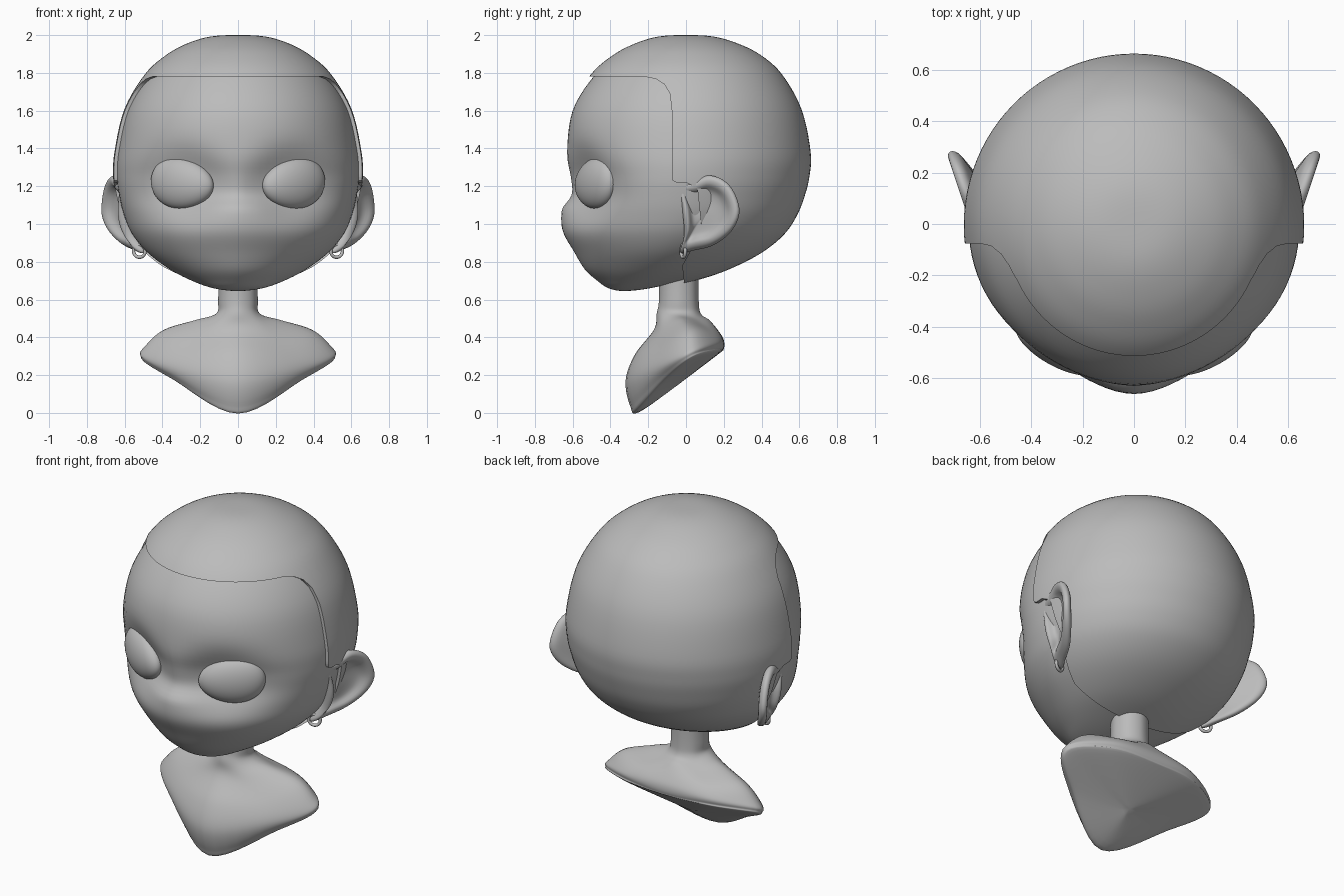
import bpy, bmesh, math
from mathutils import Vector

if "Cube" in bpy.data.objects:
    bpy.data.objects.remove(bpy.data.objects["Cube"])

grey = bpy.data.materials.new("plain_grey")
grey.diffuse_color = (0.5, 0.5, 0.5, 1)
grey.use_nodes = True
grey.node_tree.nodes["Principled BSDF"].inputs["Base Color"].default_value = grey.diffuse_color


def catmull(pts, n, closed=False):
    """Smooth curve through points of any dimension; open curves lose their end segments."""
    out, k = [], len(pts)
    for i in (range(k) if closed else range(1, k - 2)):
        a, b, c, d = (pts[(i + j) % k] for j in (-1, 0, 1, 2))
        for s in range(n):
            t = s / n
            out.append(tuple(0.5 * (2 * q + (r - p) * t + (2 * p - 5 * q + 4 * r - u) * t * t
                                    + (3 * q - p - 3 * r + u) * t ** 3)
                             for p, q, r, u in zip(a, b, c, d)))
    if not closed:
        out.append(tuple(pts[-2]))
    return out


def finish(name, bm, angle=60):
    bmesh.ops.remove_doubles(bm, verts=bm.verts, dist=1e-5)
    bmesh.ops.recalc_face_normals(bm, faces=bm.faces)
    me = bpy.data.meshes.new(name)
    bm.to_mesh(me)
    bm.free()
    ob = bpy.data.objects.new(name, me)
    bpy.context.collection.objects.link(ob)
    me.materials.append(grey)
    smooth(ob, angle)
    return ob


def smooth(ob, angle):
    bpy.ops.object.select_all(action='DESELECT')
    ob.select_set(True)
    bpy.context.view_layer.objects.active = ob
    bpy.ops.object.shade_smooth_by_angle(angle=math.radians(angle))


def loft(rings):
    bm = bmesh.new()
    rows = [[bm.verts.new(p) for p in r] for r in rings]
    n = len(rows[0])
    for a, b in zip(rows, rows[1:]):
        for i in range(n):
            j = (i + 1) % n
            bm.faces.new((a[i], a[j], b[j], b[i]))
    return bm


# Skull sections: z, centre y, front reach, back reach, half width, front roundness
SECTIONS = [
    (1.975, 0, -.14, -.14, -.14, 2), (1.982, 0, 0, 0, 0, 2), (1.975, 0, .14, .14, .14, 2),
    (1.94, 0, .26, .265, .26, 2), (1.88, 0, .375, .385, .37, 2), (1.78, 0, .49, .495, .48, 2),
    (1.6, 0, .6, .595, .585, 2), (1.38, 0, .63, .642, .636, 2), (1.25, -.01, .605, .645, .643, 2),
    (1.15, -.02, .585, .63, .63, 2), (1.05, -.03, .59, .6, .605, 1.95),
    (.95, -.06, .565, .56, .562, 1.87), (.85, -.1, .485, .47, .48, 1.82),
    (.76, -.15, .385, .33, .36, 1.82), (.70, -.22, .25, .2, .245, 1.87),
    (.66, -.31, .1, .12, .13, 2), (.645, -.33, 0, 0, 0, 2), (.66, -.35, -.12, -.1, -.13, 2)]


def skull():
    rings = []
    for z, yc, f, b, w, p in catmull(SECTIONS, 5):
        ring = []
        for i in range(96):
            c, s = math.cos(i * math.tau / 96), math.sin(i * math.tau / 96)
            e = 2 / p if s < 0 else 1
            x = w * math.copysign(abs(c) ** e, c)
            y = yc + (f if s < 0 else b) * math.copysign(abs(s) ** e, s)
            ring.append((x, y, z))
        rings.append(ring)
    bm = loft(rings)
    bmesh.ops.remove_doubles(bm, verts=bm.verts, dist=1e-5)
    bmesh.ops.recalc_face_normals(bm, faces=bm.faces)
    bm.normal_update()
    return bm


# Face: muzzle ridge pushed out, eye sockets pressed in
bm = skull()
for v in bm.verts:
    if v.co.y < 0:
        x, y, z = v.co
        u = ((abs(x) - .295) / .22) ** 2 + ((z - 1.215) / .18) ** 2
        k = 1 - .065 * math.exp(-u ** 1.5) / max(.1, math.hypot(x, y))
        dz = z - 1.075
        bump = .042 * math.exp(-(dz / (.055 if dz > 0 else .16)) ** 2 - (x / .24) ** 2)
        v.co.x, v.co.y = x * k, y * k - bump * min(1, -y / .3)
finish("head", bm)

# Hair cap: swollen skull trimmed to the hairline seen from the side
bm = skull()
for v, nrm in [(v, v.normal.copy()) for v in bm.verts]:
    v.co += nrm * .018
hair = finish("hair_cap", bm)
line = [(-.9, 1.78), (-.22, 1.78), (-.16, 1.768), (-.115, 1.74), (-.085, 1.69), (-.075, 1.6),
        (-.075, 1.25), (-.07, 1.23), (-.05, 1.22), (0, 1.22), (.06, 1.19), (.08, 1.0),
        (.03, .87), (-.02, .78), (0, .6), (.9, .6), (.9, 2.2), (-.9, 2.2)]
bm = bmesh.new()
face = bm.faces.new([bm.verts.new((-1, y, z)) for y, z in line])
ext = bmesh.ops.extrude_face_region(bm, geom=[face])
bmesh.ops.translate(bm, vec=(2, 0, 0),
                    verts=[g for g in ext["geom"] if isinstance(g, bmesh.types.BMVert)])
if face.is_valid and len(bm.faces) == len(line) + 1:
    bm.faces.new(list(face.verts))
cutter = finish("hairline_cutter", bm)
cutter.hide_render = True
mod = hair.modifiers.new("trim", 'BOOLEAN')
mod.operation, mod.solver, mod.object = 'INTERSECT', 'EXACT', cutter
bpy.context.view_layer.objects.active = hair
bpy.ops.object.modifier_apply(modifier="trim")
bpy.data.objects.remove(cutter)
smooth(hair, 40)

# Neck and bust: half rings of front, front side, side, back side, back
HALF = [
    [(0, -.17, .44), (.16, -.13, .44), (.23, -.02, .49), (.13, .08, .48), (0, .125, .49)],
    [(0, -.27, .31), (.29, -.15, .33), (.40, .01, .435), (.24, .14, .43), (0, .175, .43)],
    [(0, -.32, .17), (.37, -.14, .255), (.495, .025, .35), (.29, .17, .38), (0, .2, .385)],
    [(0, -.295, .035), (.36, -.125, .2), (.515, .03, .31), (.29, .17, .345), (0, .2, .34)],
    [(0, -.25, .003), (.3, -.1, .165), (.45, .03, .275), (.26, .15, .31), (0, .17, .31)],
    [(0, -.04, .15)] * 5, [(0, .1, .25)] * 5]


def neck_ring(z, r):
    return [(r * math.sin(a * math.pi / 4), -.038 - r * math.cos(a * math.pi / 4), z) for a in range(5)]


halves = [neck_ring(.95, .105), neck_ring(.8, .105), neck_ring(.6, .105), neck_ring(.525, .117)] + HALF
rings = []
for h in halves:
    rings.append(catmull(h + [(-x, y, z) for x, y, z in h[3:0:-1]], 7, closed=True))
columns = [catmull(col, 6) for col in zip(*rings)]
finish("neck_and_bust", loft(list(zip(*columns))))

# Ear outline (y, z) and its section from bowl over rim to back (scale, offset)
EAR = [(-.04, 1.2), (.03, 1.225), (.13, 1.257), (.23, 1.205), (.283, 1.08), (.247, .97),
       (.15, .89), (.04, .86), (-.03, .85), (-.01, .94), (-.02, 1.08)]
PROFILE = [(-.3, -.04), (0, -.04), (.35, -.035), (.58, -.02), (.74, .014), (.88, .022), (.97, .012),
           (1, -.006), (.93, -.027), (.7, -.045), (.3, -.07), (0, -.075), (-.3, -.07)]
outline, profile = catmull(EAR, 5, closed=True), catmull(PROFILE, 3)

for side, sx in (("right", 1), ("left", -1)):
    rings = []
    for f, off in profile:
        ring = []
        for oy, oz in outline:
            y, z = .1 + f * (oy - .1), 1.06 + f * (oz - 1.06)
            x = .615 + .33 * y - 1.8 * max(0, 1.08 - z) ** 2 + off
            ring.append((sx * x, y, z))
        rings.append(ring)
    finish(side + "_ear", loft(rings))

    # Egg-shaped eye, fuller on the outer side
    bm = bmesh.new()
    bmesh.ops.create_uvsphere(bm, u_segments=48, v_segments=32, radius=1)
    ca, sa = math.cos(math.radians(29)), math.sin(math.radians(29))
    for v in bm.verts:
        x, y, z = v.co
        x, y, z = x * .185, y * .075, z * .135 * (1 + .12 * x) + .012 * x
        v.co = (sx * (.295 + x * ca - y * sa), -.478 + x * sa + y * ca, 1.215 + z)
    finish(side + "_eye", bm)

    # Ring earring
    tilt = math.radians(20)
    rings = []
    for i in range(33):
        a = i * math.tau / 32
        ring = []
        for j in range(12):
            b = j * math.tau / 12
            r, d = .033 + .009 * math.cos(b), .009 * math.sin(b)
            x = r * math.cos(a)
            ring.append((sx * (.522 + x * math.cos(tilt) - d * math.sin(tilt)),
                         -.015 + x * math.sin(tilt) + d * math.cos(tilt), .857 + r * math.sin(a)))
        rings.append(ring)
    finish(side + "_earring", loft(rings))
